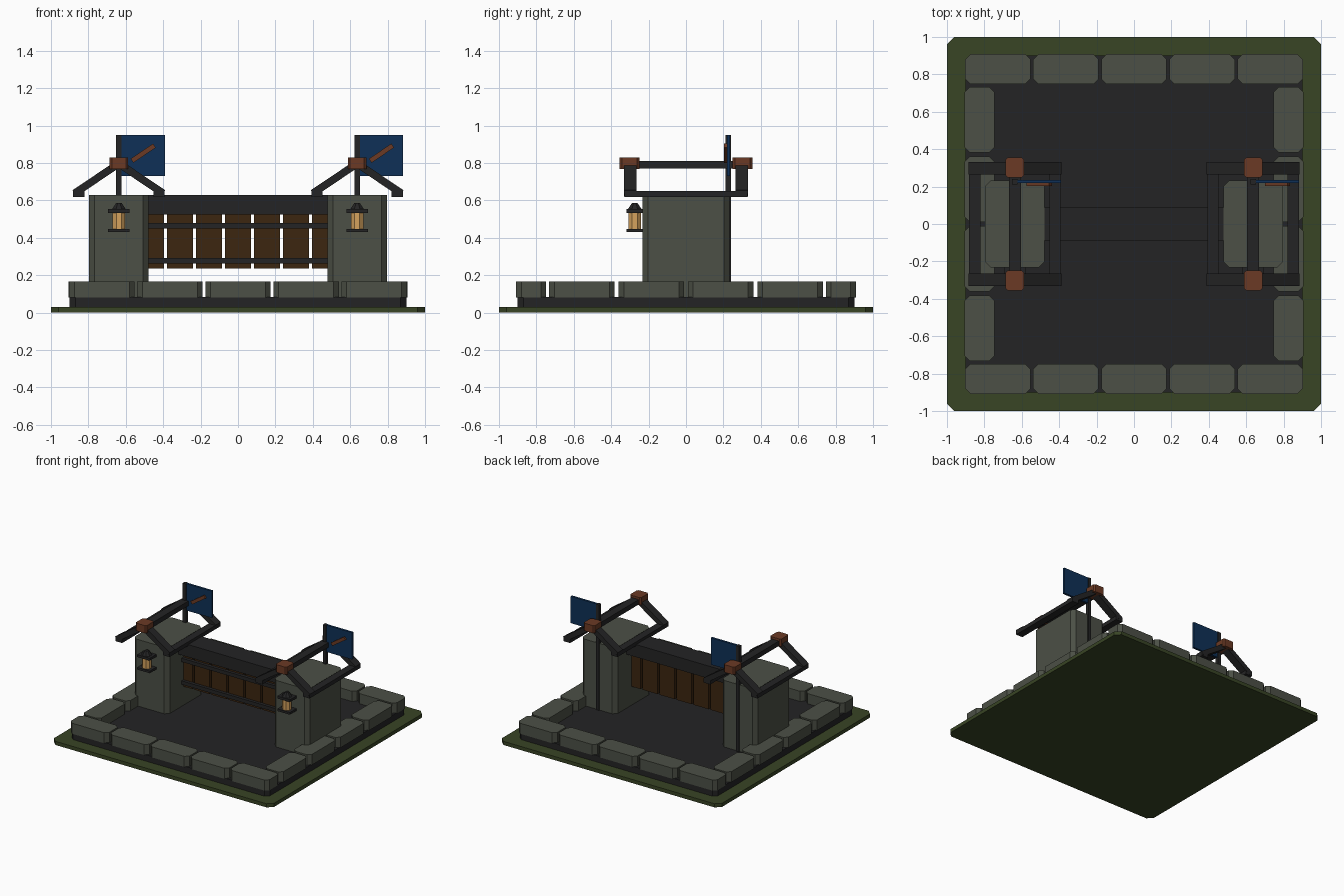
import bpy, bmesh, math
from mathutils import Matrix, Vector

if "Cube" in bpy.data.objects:
    bpy.data.objects.remove(bpy.data.objects["Cube"])


def mat(name, rgb):
    m = bpy.data.materials.new(name)
    m.diffuse_color = (*rgb, 1)
    m.use_nodes = True
    m.node_tree.nodes["Principled BSDF"].inputs["Base Color"].default_value = m.diffuse_color
    return m


GRASS = mat("moss green", (0.040, 0.058, 0.018))
STONE = mat("grey stone", (0.072, 0.080, 0.061))
DARK = mat("charcoal", (0.0176, 0.0176, 0.018))
WOOD = mat("brown wood", (0.045, 0.0194, 0.0050))
RUST = mat("rust brown", (0.145, 0.042, 0.018))
BLUE = mat("navy cloth", (0.0044, 0.030, 0.095))
GLOW = mat("amber glass", (0.66, 0.36, 0.11))


def finish(name, bm, material):
    me = bpy.data.meshes.new(name)
    bm.to_mesh(me)
    bm.free()
    me.materials.append(material)
    ob = bpy.data.objects.new(name, me)
    bpy.context.collection.objects.link(ob)
    return ob


def box(name, material, x, y, z, chamfer=0, tilt=0):
    """Box from (min, max) ranges; chamfers vertical edges, tilts about y."""
    bm = bmesh.new()
    bmesh.ops.create_cube(bm, size=1)
    size = Vector((x[1] - x[0], y[1] - y[0], z[1] - z[0]))
    mid = Vector((sum(x) / 2, sum(y) / 2, sum(z) / 2))
    bmesh.ops.scale(bm, vec=size, verts=bm.verts)
    if chamfer:
        edges = [e for e in bm.edges
                 if abs(e.verts[0].co.z - e.verts[1].co.z) > 1e-4]
        bmesh.ops.bevel(bm, geom=edges, offset=chamfer, segments=1,
                        affect='EDGES', profile=0.5)
    bm.transform(Matrix.Translation(mid) @ Matrix.Rotation(tilt, 4, 'Y'))
    return finish(name, bm, material)


def around(c, w):
    return (c - w / 2, c + w / 2)


def prism(name, material, r1, r2, x, y, z, sides=8):
    bm = bmesh.new()
    bmesh.ops.create_cone(bm, cap_ends=True, segments=sides, radius1=r1,
                          radius2=r2, depth=z[1] - z[0])
    bm.transform(Matrix.Translation((x, y, sum(z) / 2))
                 @ Matrix.Rotation(math.pi / sides, 4, 'Z'))
    return finish(name, bm, material)


def beam(name, material, a, b, y, thick, depth):
    """Sloped bar in the xz plane from a to b."""
    dx, dz = b[0] - a[0], b[1] - a[1]
    length = math.hypot(dx, dz)
    return box(name, material, around((a[0] + b[0]) / 2, length), around(y, depth),
               around((a[1] + b[1]) / 2, thick), tilt=-math.atan2(dz, dx))


# ground and paved floor
box("ground_plate", GRASS, (-1, 1), (-1, 1), (0, 0.03), 0.04)
box("paved_floor", DARK, (-0.9, 0.9), (-0.9, 0.9), (0.03, 0.083), 0.03)

# border stones: five per front/back row, four per side
for s in (-1, 1):
    for i in range(5):
        box("border_stone", STONE, around((i - 2) * 0.364, 0.35),
            around(s * 0.828, 0.16), (0.08, 0.167), 0.028)
    for i in range(4):
        box("border_stone", STONE, around(s * 0.826, 0.16),
            around((i - 1.5) * 0.371, 0.35), (0.08, 0.167), 0.028)

# gate: lintel, hanging planks, front rails
box("gate_lintel", DARK, (-0.5, 0.5), (-0.088, 0.088), (0.525, 0.628))
for i in range(7):
    box("gate_plank", WOOD, around((i - 3) * 0.155, 0.138), (-0.025, 0.025), (0.237, 0.54))
for z in (0.278, 0.464):
    box("gate_rail", DARK, (-0.5, 0.5), (-0.05, -0.02), around(z, 0.03))

for cx in (-0.637, 0.637):
    # pillar
    box("pillar", STONE, around(cx, 0.318), (-0.232, 0.232), (0.08, 0.63), 0.03)

    # open roof frame: eaves, rafters, ridge, end caps
    for s in (-1, 1):
        box("eave_beam", DARK, around(cx + s * 0.215, 0.06), (-0.33, 0.33), (0.618, 0.65))
        for y in (-0.298, 0.298):
            beam("rafter", DARK, (cx + s * 0.237, 0.638), (cx, 0.797), y, 0.04, 0.066)
    box("ridge_beam", DARK, around(cx, 0.065), (-0.33, 0.33), (0.772, 0.812))
    for y in (-0.302, 0.302):
        box("ridge_cap", RUST, around(cx, 0.1), around(y, 0.105), (0.767, 0.83), 0.012)

    # flag on a pole at the back of the pillar
    box("flag_pole", DARK, around(cx, 0.028), (0.212, 0.241), (0.08, 0.95))
    box("flag", BLUE, (cx + 0.01, cx + 0.246), (0.218, 0.236), (0.73, 0.95))
    beam("flag_stripe", RUST, (cx + 0.07, 0.812), (cx + 0.19, 0.893), 0.211, 0.026, 0.016)

    # lantern on the front of the pillar
    ly = -0.274
    box("lantern_base", DARK, around(cx, 0.115), around(ly, 0.088), (0.43, 0.448))
    prism("lantern_glass", GLOW, 0.036, 0.036, cx, ly, (0.445, 0.54))
    box("lantern_lid", DARK, around(cx, 0.115), around(ly, 0.088), (0.533, 0.553))
    prism("lantern_hat", DARK, 0.042, 0.016, cx, ly, (0.55, 0.586))
